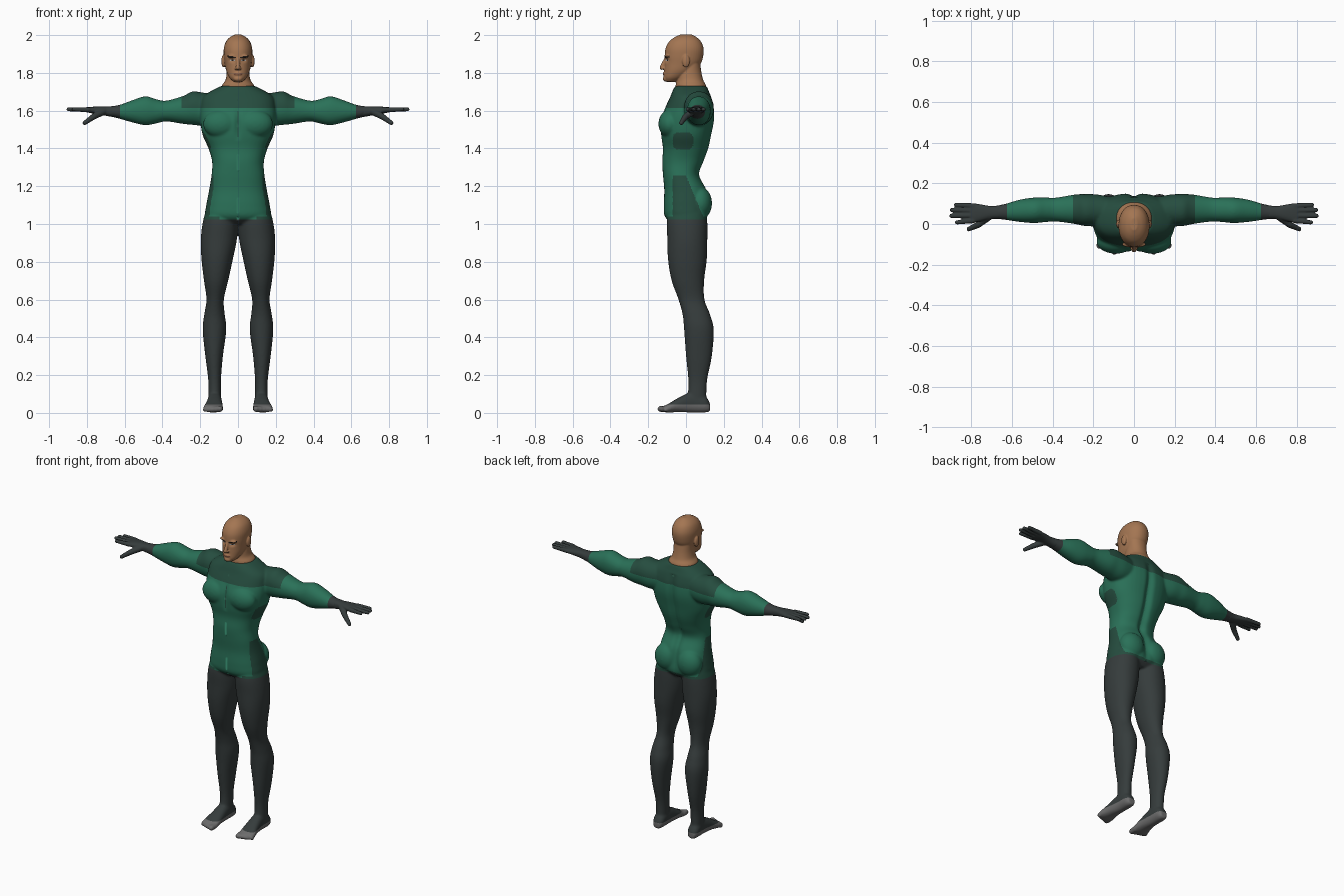
import bpy, bmesh
from math import sin, cos, pi, exp, copysign
from mathutils import Vector, Matrix

cube = bpy.data.objects.get("Cube")
if cube:
    bpy.data.objects.remove(cube)


def material(name, r, g, b):
    m = bpy.data.materials.new(name)
    m.use_nodes = True
    m.diffuse_color = (r, g, b, 1)
    bsdf = next(n for n in m.node_tree.nodes if n.type == 'BSDF_PRINCIPLED')
    bsdf.inputs["Base Color"].default_value = (r, g, b, 1)
    bsdf.inputs["Roughness"].default_value = .8
    return m


GREEN = material("green_cloth", .023, .165, .098)
DARK = material("dark_green_cloth", .019, .074, .05)
CHARCOAL = material("charcoal_cloth", .036, .045, .045)
SOLE = material("grey_sole", .15, .15, .15)
SKIN = material("skin", .37, .18, .085)
LIP = material("lip", .23, .09, .055)
HAIR = material("eyebrow", .02, .015, .012)
EYE = material("eye_white", .4, .38, .36)


def spline(a, b, c, d, t):
    return b + .5 * t * (c - a + t * (2 * a - 5 * b + 4 * c - d + t * (3 * (b - c) + d - a)))


def loft(bm, rows, axis='z', side=1, power=2.4, steps=5, sides=40):
    """Skin rows of (position, low u, high u, low v, high v) with rounded rings."""
    dense = []
    for i in range(len(rows) - 1):
        quad = [rows[max(0, min(len(rows) - 1, i + k))] for k in (-1, 0, 1, 2)]
        dense += [[spline(*col, s / steps) for col in zip(*quad)] for s in range(steps)]
    dense.append(rows[-1])
    rings = []
    for t, u0, u1, v0, v1 in dense:
        ring = []
        for k in range(sides):
            a = 2 * pi * k / sides
            cu, cv = (copysign(abs(f) ** (2 / power), f) for f in (cos(a), sin(a)))
            u = (u0 + u1) / 2 + cu * (u1 - u0) / 2
            v = (v0 + v1) / 2 + cv * (v1 - v0) / 2
            x, y, z = {'z': (u, v, t), 'x': (t, u, v), 'y': (u, t, v)}[axis]
            ring.append(bm.verts.new((x * side, y, z)))
        rings.append(ring)
    for p, q in zip(rings, rings[1:]):
        for k in range(sides):
            n = (k + 1) % sides
            bm.faces.new((p[k], p[n], q[n], q[k]))
    bm.faces.new(rings[0])
    bm.faces.new(rings[-1])


def ball(bm, centre, radii, side=1):
    place = Matrix.Translation((centre[0] * side, *centre[1:])) @ Matrix.Diagonal((*radii, 1))
    bmesh.ops.create_uvsphere(bm, u_segments=24, v_segments=16, radius=1, matrix=place)


def capsule(bm, p, q, r1, r2, side=1):
    p, q = (Vector((v[0] * side, v[1], v[2])) for v in (p, q))
    turn = (q - p).to_track_quat('Z', 'Y').to_matrix().to_4x4()
    bmesh.ops.create_cone(bm, cap_ends=True, segments=16, radius1=r1, radius2=r2,
                          depth=(q - p).length, matrix=Matrix.Translation((p + q) / 2) @ turn)
    ball(bm, p, (r1,) * 3)
    ball(bm, q, (r2,) * 3)


def fuse(name, bm, voxel, smooth, mats, rule, cuts=(), sculpt=None):
    """Merge overlapping forms into one smooth skin, then colour its faces by rule."""
    bmesh.ops.recalc_face_normals(bm, faces=bm.faces[:])
    mesh = bpy.data.meshes.new(name)
    bm.to_mesh(mesh)
    bm.free()
    ob = bpy.data.objects.new(name, mesh)
    bpy.context.scene.collection.objects.link(ob)
    re = ob.modifiers.new("merge", 'REMESH')
    re.mode = 'VOXEL'
    re.voxel_size = voxel
    sm = ob.modifiers.new("soften", 'SMOOTH')
    sm.factor = .5
    sm.iterations = smooth
    bpy.context.view_layer.update()
    graph = bpy.context.evaluated_depsgraph_get()
    merged = bpy.data.meshes.new_from_object(ob.evaluated_get(graph))
    ob.modifiers.clear()
    ob.data = merged
    bm = bmesh.new()
    bm.from_mesh(merged)
    if sculpt:
        for v in bm.verts:
            v.co.y += sculpt(*v.co)
    for co, no in cuts:
        bmesh.ops.bisect_plane(bm, geom=bm.verts[:] + bm.edges[:] + bm.faces[:],
                               plane_co=co, plane_no=no)
    merged.materials.clear()
    for m in mats:
        merged.materials.append(m)
    for f in bm.faces:
        c = f.calc_center_median()
        f.material_index = mats.index(rule(abs(c.x), c.y, c.z))
        f.smooth = True
    bm.to_mesh(merged)
    bm.free()
    return ob


# Body: torso, arms, legs and feet
body = bmesh.new()
torso = [(1.0, .12, -.07, .08), (1.04, .172, -.112, .115), (1.1, .168, -.118, .12),
         (1.18, .153, -.115, .11), (1.26, .14, -.122, .072), (1.33, .137, -.126, .095),
         (1.4, .156, -.122, .12), (1.47, .187, -.132, .135), (1.55, .2, -.134, .15),
         (1.62, .2, -.108, .148), (1.67, .188, -.085, .135), (1.7, .15, -.073, .122),
         (1.73, .092, -.058, .11)]
loft(body, [(z, -w, w, f, b) for z, w, f, b in torso])
arm = [(.1, .0, .13, 1.53, 1.69), (.18, -.01, .145, 1.52, 1.695), (.24, -.01, .147, 1.525, 1.702),
       (.29, .0, .145, 1.53, 1.678), (.38, .012, .13, 1.543, 1.653), (.43, .01, .13, 1.533, 1.66),
       (.49, .005, .13, 1.523, 1.676), (.56, .01, .12, 1.538, 1.655), (.63, .02, .1, 1.558, 1.63),
       (.69, .027, .088, 1.572, 1.622)]
leg = [(1.12, .03, .15, -.07, .1), (1.03, .004, .182, -.1, .112), (.92, .006, .197, -.099, .113),
       (.81, .028, .193, -.095, .11), (.7, .052, .18, -.076, .096), (.6, .075, .167, -.04, .098),
       (.52, .07, .179, -.018, .128), (.44, .062, .187, -.01, .147), (.3, .08, .173, .0, .137),
       (.18, .09, .158, .012, .113), (.1, .09, .157, .01, .108), (.04, .09, .158, .0, .108)]
foot = [(.127, .1, .145, .008, .05), (.1, .088, .158, .002, .09), (.03, .086, .16, .002, .11),
        (-.04, .082, .17, .004, .08), (-.09, .078, .184, .002, .05), (-.12, .082, .182, .004, .036)]
for s in (-1, 1):
    loft(body, arm, 'x', s, 2.1)
    loft(body, leg, 'z', s, 2.1)
    loft(body, foot, 'y', s, 2.3)
    ball(body, (.09, -.086, 1.53), (.095, .06, .075), s)    # chest muscle
    ball(body, (.078, .075, 1.11), (.082, .063, .085), s)   # buttock
    for i in range(5):                                      # toes
        x, r = .094 + .02 * i, .017 - .0015 * i
        capsule(body, (x, -.1, .022), (x + .002, -.135 + .007 * i, r + .004), r, r, s)


def body_grooves(x, y, z):
    if y > .03 and 1.03 < z < 1.68:
        return -.022 * exp(-(x / .022) ** 2) * sin(pi * (z - 1.03) / .65) ** .5
    if y < -.03 and 1.44 < z < 1.62:
        return .01 * exp(-(x / .014) ** 2) * sin(pi * (z - 1.44) / .18)
    return 0


def body_colour(x, y, z):
    if z < .045:
        return SOLE
    if z < 1.025 or x > .625:
        return CHARCOAL
    if x < .3 and z > 1.615:
        return DARK                                         # shoulder yoke
    if z < 1.04 and (x > .1 or y > 0):
        return DARK                                         # hem
    if x > .1 and z < 1.255 and -.07 < y < .095 - .42 * (z - 1.03):
        return DARK                                         # hip panel
    if .12 < x < .25 and ((y + .016) / .053) ** 4 + ((z - 1.44) / .045) ** 4 < 1:
        return DARK                                         # rib panel
    if x < .003 and y < 0 and 1.46 < z < 1.6:
        return DARK                                         # chest seam
    return GREEN


up, across = (0, 0, 1), (1, 0, 0)
cuts = [((0, 0, z), up) for z in (.045, 1.025, 1.04, 1.615)]
cuts += [((s * x, 0, 0), across) for s in (-1, 1) for x in (.003, .3, .625)]
fuse("body_suit", body, .006, 10, [GREEN, DARK, CHARCOAL, SOLE], body_colour, cuts, body_grooves)

# Gloved hands
palm = [(.66, .025, .092, 1.566, 1.624), (.7, .025, .088, 1.573, 1.622),
        (.74, .017, .094, 1.581, 1.622), (.78, .008, .101, 1.587, 1.62), (.805, .006, .1, 1.592, 1.618)]
fingers = [(.017, .008, .88), (.042, .04, .908), (.066, .069, .905), (.089, .094, .885)]
for s, name in ((1, "left_hand"), (-1, "right_hand")):
    hand = bmesh.new()
    loft(hand, palm, 'x', s)
    for y0, y1, tip in fingers:
        capsule(hand, (.79, y0, 1.605), (tip - .01, y1, 1.607), .0135, .0105, s)
    capsule(hand, (.71, .04, 1.598), (.765, -.003, 1.568), .02, .016, s)
    capsule(hand, (.765, -.003, 1.568), (.812, -.025, 1.535), .016, .0115, s)
    fuse(name, hand, .004, 4, [CHARCOAL], lambda x, y, z: CHARCOAL)

# Head with neck, ears and face
head = bmesh.new()
neck = [(1.69, .085, -.05, .105), (1.73, .087, -.055, .107), (1.76, .067, -.05, .092),
        (1.8, .06, -.045, .082), (1.85, .058, -.02, .075)]
skull = [(1.753, .024, -.108, -.05), (1.775, .046, -.117, -.01), (1.81, .062, -.115, .04),
         (1.85, .07, -.113, .078), (1.89, .075, -.113, .091), (1.93, .075, -.108, .093),
         (1.965, .064, -.09, .08), (1.988, .044, -.062, .057), (2.003, .016, -.03, .03)]
for part in (neck, skull):
    loft(head, [(z, -w, w, f, b) for z, w, f, b in part], power=2.15)
capsule(head, (0, -.11, 1.872), (0, -.128, 1.828), .008, .012)     # nose
ball(head, (0, -.107, 1.769), (.024, .016, .015))                  # chin
ball(head, (0, -.113, 1.795), (.022, .01, .011))                   # mouth
for s in (-1, 1):
    ball(head, (.008, -.12, 1.824), (.01, .01, .008), s)           # nostril
    ball(head, (.03, -.1, 1.888), (.028, .013, .009), s)           # brow ridge
    ball(head, (.077, .0, 1.862), (.011, .02, .034), s)            # ear


def face_sockets(x, y, z):
    if y > -.05:
        return 0
    return .009 * exp(-((abs(x) - .03) / .015) ** 2 - ((z - 1.867) / .01) ** 2)


def head_colour(x, y, z):
    if y < -.05:
        if .012 < x < .053 and abs(z - 1.881 - .12 * (x - .012)) < .0045:
            return HAIR
        if ((x - .03) / .014) ** 2 + ((z - 1.867) / .005) ** 2 < 1:
            return HAIR if abs(x - .03) < .006 else EYE
        if x < .022 and abs(z - 1.794) < .0045:
            return LIP
    return SKIN


fuse("head", head, .0035, 6, [SKIN, LIP, HAIR, EYE], head_colour, (), face_sockets)
